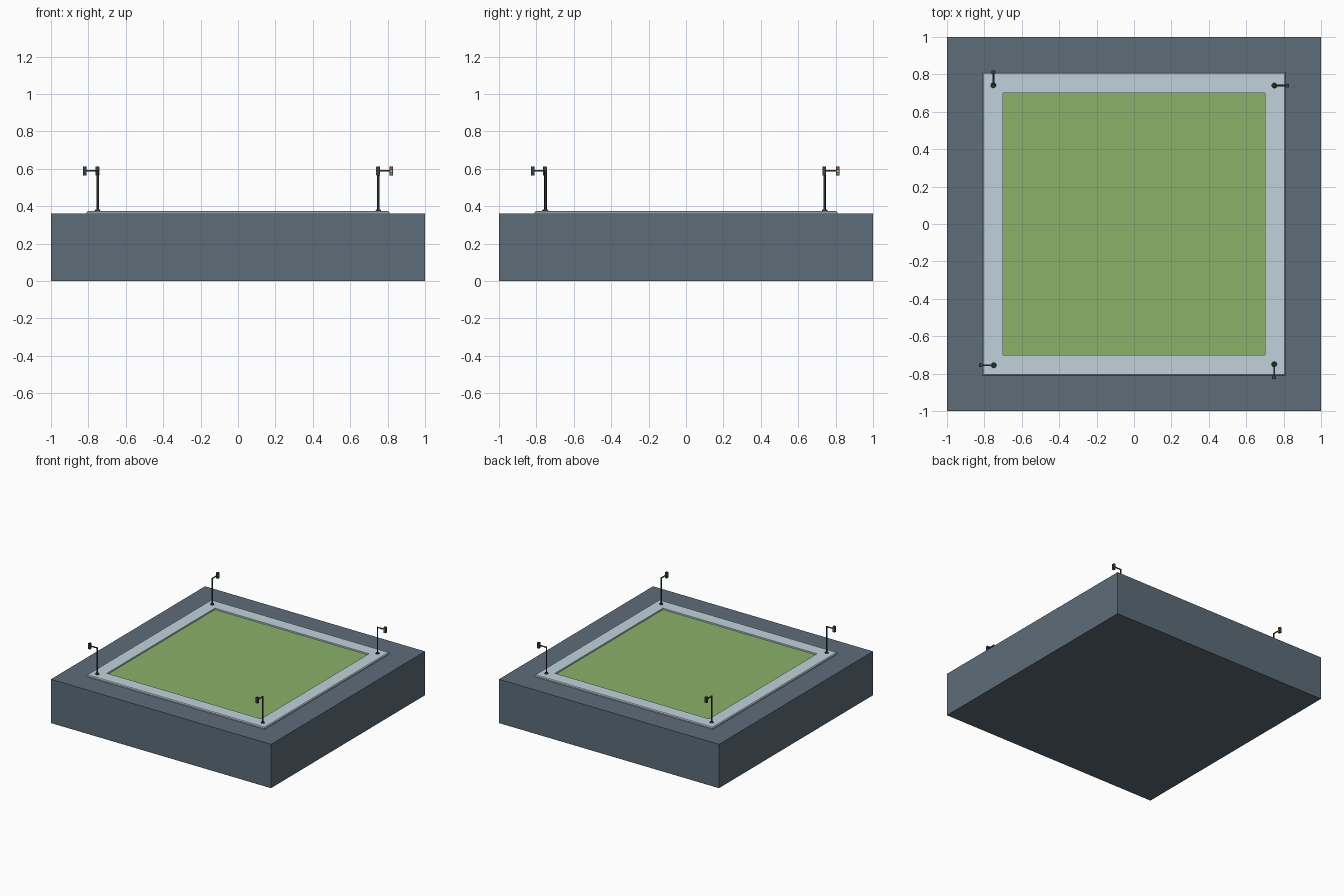
import bpy, bmesh
from math import radians, pi
from mathutils import Matrix, Vector

if "Cube" in bpy.data.objects:
    bpy.data.objects.remove(bpy.data.objects["Cube"])


def material(name, rgb):
    m = bpy.data.materials.new(name)
    m.diffuse_color = (*rgb, 1)
    m.use_nodes = True
    m.node_tree.nodes["Principled BSDF"].inputs["Base Color"].default_value = m.diffuse_color
    return m


SLATE = material("slate", (0.11, 0.15, 0.19))
PAVING = material("paving", (0.53, 0.65, 0.71))
GRASS = material("grass", (0.26, 0.44, 0.14))
DARK = material("dark_metal", (0.04, 0.05, 0.06))
RED = material("red_lamp", (0.6, 0.08, 0.06))
AMBER = material("amber_lamp", (0.7, 0.4, 0.05))
GREEN = material("green_lamp", (0.06, 0.4, 0.12))


def finish(bm, name, mat, matrix=Matrix()):
    bmesh.ops.recalc_face_normals(bm, faces=bm.faces)
    mesh = bpy.data.meshes.new(name)
    bm.to_mesh(mesh)
    bm.free()
    mesh.materials.append(mat)
    ob = bpy.data.objects.new(name, mesh)
    ob.matrix_world = matrix
    bpy.context.collection.objects.link(ob)
    return ob


def box(name, lo, hi, mat, matrix=Matrix()):
    bm = bmesh.new()
    lo, hi = Vector(lo), Vector(hi)
    place = Matrix.Translation((lo + hi) / 2) @ Matrix.Diagonal((*(hi - lo), 1))
    bmesh.ops.create_cube(bm, size=1, matrix=place)
    return finish(bm, name, mat, matrix)


def rod(name, a, b, r, mat, matrix=Matrix(), r2=None, sides=12):
    bm = bmesh.new()
    a, b = Vector(a), Vector(b)
    turn = (b - a).to_track_quat('Z', 'Y').to_matrix().to_4x4()
    bmesh.ops.create_cone(bm, cap_ends=True, segments=sides, radius1=r,
                          radius2=r if r2 is None else r2, depth=(b - a).length,
                          matrix=Matrix.Translation((a + b) / 2) @ turn)
    return finish(bm, name, mat, matrix)


# Ground block and lawn
box("ground_block", (-1, -1, 0), (1, 1, 0.36), SLATE)
box("lawn", (-0.705, -0.705, 0.355), (0.705, 0.705, 0.363), GRASS)

# Pavement ring: square section with small chamfers, swept round the lawn
section = [(0.81, 0.355), (0.81, 0.369), (0.804, 0.375),
           (0.70, 0.375), (0.70, 0.355)]
bm = bmesh.new()
rings = [[bm.verts.new((sx * d, sy * d, z)) for d, z in section]
         for sx, sy in ((-1, -1), (1, -1), (1, 1), (-1, 1))]
n = len(section)
for i in range(4):
    a, b = rings[i], rings[(i + 1) % 4]
    for j in range(n):
        k = (j + 1) % n
        bm.faces.new((a[j], b[j], b[k], a[k]))
finish(bm, "pavement", PAVING)


# Traffic light: arm reaches along +x, lamps face -y
def traffic_light(label, x, y, angle):
    m = Matrix.Translation((x, y, 0)) @ Matrix.Rotation(angle, 4, 'Z')
    rod(label + "_foot", (0, 0, 0.373), (0, 0, 0.383), 0.015, DARK, m, 0.012)
    rod(label + "_pole", (0, 0, 0.375), (0, 0, 0.594), 0.0055, DARK, m)
    rod(label + "_arm", (-0.003, 0, 0.59), (0.066, 0, 0.59), 0.005, DARK, m)
    box(label + "_head", (0.061, -0.009, 0.565), (0.078, 0.009, 0.612), DARK, m)
    for z, mat, colour in ((0.603, RED, "red"), (0.5885, AMBER, "amber"),
                           (0.574, GREEN, "green")):
        rod(f"{label}_{colour}_lamp", (0.0695, -0.008, z), (0.0695, -0.011, z),
            0.006, mat, m)


for i, (x, y) in enumerate(((0.75, 0.74), (-0.752, 0.742),
                            (-0.75, -0.755), (0.75, -0.75))):
    traffic_light(f"traffic_light_{i + 1}", x, y, i * pi / 2)

# Smooth the round rods, keep their rims sharp
for ob in bpy.data.objects:
    if ob.name.endswith(("_foot", "_pole", "_arm", "_lamp")):
        bpy.ops.object.select_all(action='DESELECT')
        ob.select_set(True)
        bpy.context.view_layer.objects.active = ob
        bpy.ops.object.shade_smooth_by_angle(angle=radians(40))
